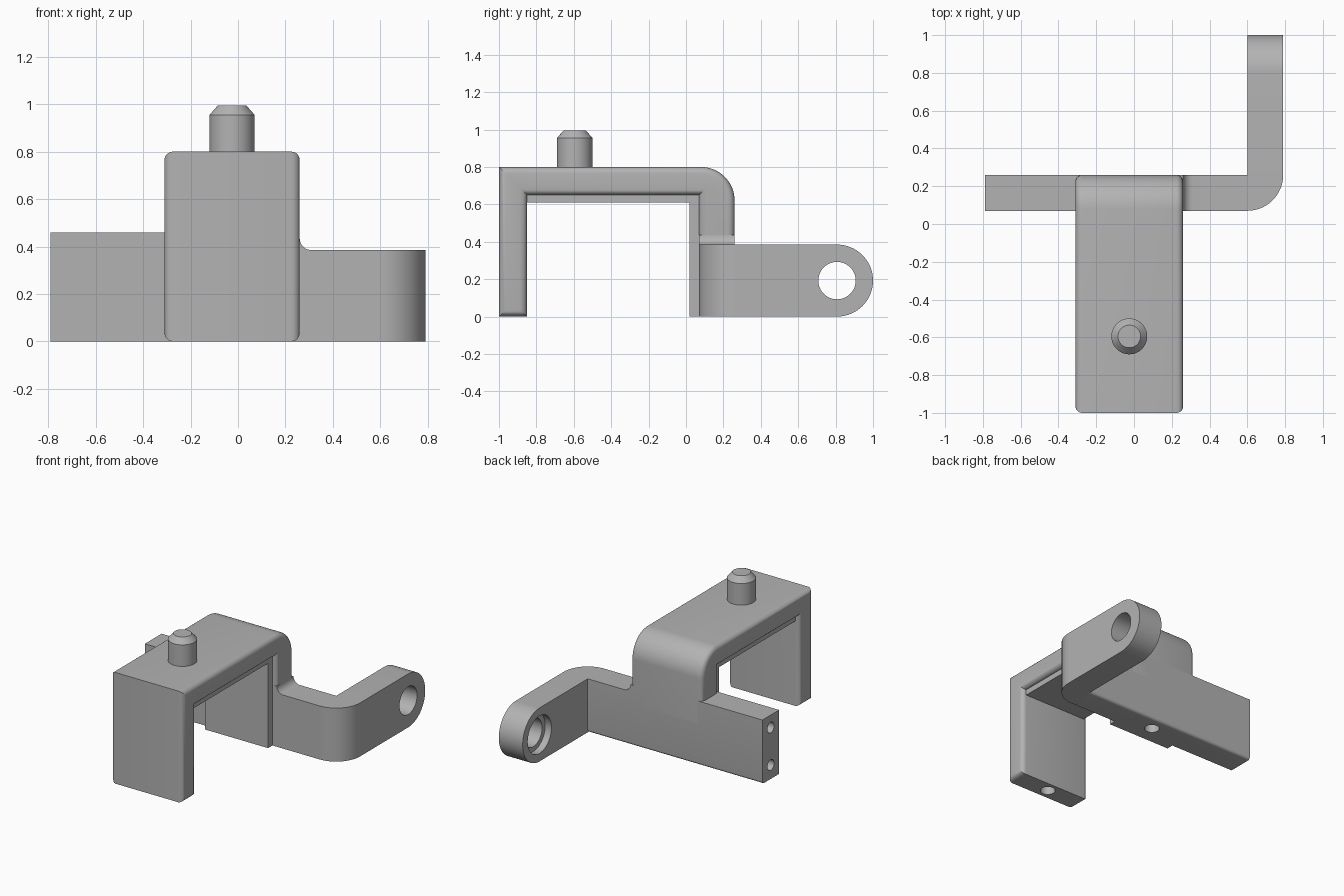
import bpy, bmesh, math
from mathutils import Vector

cube = bpy.data.objects.get("Cube")
if cube:
    bpy.data.objects.remove(cube, do_unlink=True)

grey = bpy.data.materials.new("bracket grey")
grey.use_nodes = True
grey.diffuse_color = (0.45, 0.45, 0.45, 1)
grey.node_tree.nodes["Principled BSDF"].inputs["Base Color"].default_value = grey.diffuse_color


def arc(cx, cy, r, start, end, n=16):
    angles = [math.radians(start + (end - start) * i / n) for i in range(n + 1)]
    return [(cx + r * math.cos(a), cy + r * math.sin(a)) for a in angles]


def place(axis, u, v, w):
    """Profile point (u, v) at distance w along the extrusion axis."""
    return Vector({"x": (w, u, v), "y": (u, w, v), "z": (u, v, w)}[axis])


def finish(name, bm):
    bmesh.ops.recalc_face_normals(bm, faces=bm.faces)
    mesh = bpy.data.meshes.new(name)
    bm.to_mesh(mesh)
    bm.free()
    mesh.materials.append(grey)
    obj = bpy.data.objects.new(name, mesh)
    bpy.context.collection.objects.link(obj)
    return obj


def prism(name, axis, points, lo, hi, radius=0, choose=None):
    """Extrude a profile, rounding the edges picked by choose."""
    bm = bmesh.new()
    near = bm.faces.new([bm.verts.new(place(axis, u, v, lo)) for u, v in points])
    ext = bmesh.ops.extrude_face_region(bm, geom=[near])
    moved = [g for g in ext["geom"] if isinstance(g, bmesh.types.BMVert)]
    bmesh.ops.translate(bm, vec=place(axis, 0, 0, hi - lo), verts=moved)
    if len([f for f in bm.faces]) == len(points) + 1:
        bm.faces.new([v for v in near.verts])
    bmesh.ops.recalc_face_normals(bm, faces=bm.faces)
    if radius:
        picked = [e for e in bm.edges if choose(*[v.co for v in e.verts])]
        bmesh.ops.bevel(bm, geom=picked, offset=radius, offset_type="OFFSET",
                        segments=5, profile=0.5, affect="EDGES")
    return finish(name, bm)


def activate(obj):
    bpy.ops.object.select_all(action="DESELECT")
    obj.select_set(True)
    bpy.context.view_layer.objects.active = obj


def drill(obj, axis, u, v, r, lo, hi):
    """Cut a round hole and discard the cutter."""
    cutter = prism("hole_cutter", axis, arc(u, v, r, 0, 345, 23) if r < 0.08
                   else arc(u, v, r, 0, 352.5, 47), lo, hi)
    cutter.hide_render = True
    activate(obj)
    mod = obj.modifiers.new("hole", "BOOLEAN")
    mod.operation, mod.solver, mod.object = "DIFFERENCE", "EXACT", cutter
    bpy.ops.object.modifier_apply(modifier=mod.name)
    bpy.data.objects.remove(cutter, do_unlink=True)


LEFT, RIGHT, MID = -0.31, 0.26, -0.025
FRONT, BACK = 0.07, 0.26
ARM_H = 0.385

# Hooked bracket with rounded side edges; the rear leg sinks into the plate
profile = [(-1, 0), (-0.85, 0), (-0.85, 0.65), (FRONT, 0.65), (FRONT, 0.3), (BACK, 0.3)]
profile += arc(BACK - 0.18, 0.62, 0.18, 0, 90) + [(-1, 0.8)]
bracket = prism("hook_bracket", "x", profile, LEFT, RIGHT, 0.035,
                lambda a, b: abs(a.x - b.x) < 1e-5)
drill(bracket, "z", MID, -0.925, 0.05, -0.1, 0.2)

# Raised lining under the top and on the rear leg
lining = prism("inner_lining", "x",
               [(-0.86, 0.67), (-0.86, 0.61), (0.02, 0.61), (0.02, 0),
                (0.08, 0), (0.08, 0.67)], LEFT + 0.035, RIGHT - 0.035)

# Cross plate, stepped, with a small fillet beside the leg
outline = [(-0.79, 0), (0.6, 0), (0.6, ARM_H)]
outline += arc(RIGHT + 0.05, ARM_H + 0.05, 0.05, 270, 180, 8)
outline += [(0.2, ARM_H + 0.05), (0.2, 0.46), (-0.79, 0.46)]
plate = prism("cross_plate", "y", outline, FRONT, BACK, 0.02,
              lambda a, b: max(a.z, b.z) < 1e-5 and min(a.y, b.y) > BACK - 1e-5)
for z in (0.1, 0.37):
    drill(plate, "x", 0.165, z, 0.038, -0.9, -0.55)
drill(plate, "z", MID, 0.155, 0.05, -0.1, 0.2)

# Rounded elbow between plate and arm
elbow = prism("arm_elbow", "z", [(0.6, BACK)] + arc(0.6, BACK, 0.19, 270, 360), 0, ARM_H)

# Side arm with a rounded eye, counterbored on the inner face
half = ARM_H / 2
arm = prism("side_arm", "x", [(BACK, 0)] + arc(1 - half, half, half, -90, 90, 32)
            + [(BACK, ARM_H)], 0.6, 0.79)
drill(arm, "x", 1 - half, half, 0.1, 0.5, 0.9)
drill(arm, "x", 1 - half, half, 0.135, 0.5, 0.65)

# Chamfered locating pin
bm = bmesh.new()
rings = []
for r, z in ((0.095, 0.78), (0.095, 0.955), (0.06, 0.995)):
    rings.append([bm.verts.new((x, y, z)) for x, y in arc(MID, -0.595, r, 0, 352.5, 47)])
for low, high in zip(rings, rings[1:]):
    for i in range(len(low)):
        bm.faces.new((low[i - 1], low[i], high[i], high[i - 1]))
bm.faces.new(rings[0])
bm.faces.new(rings[-1])
pin = finish("locating_pin", bm)

for obj in (bracket, lining, plate, elbow, arm, pin):
    activate(obj)
    bpy.ops.object.shade_smooth_by_angle(angle=math.radians(30))
